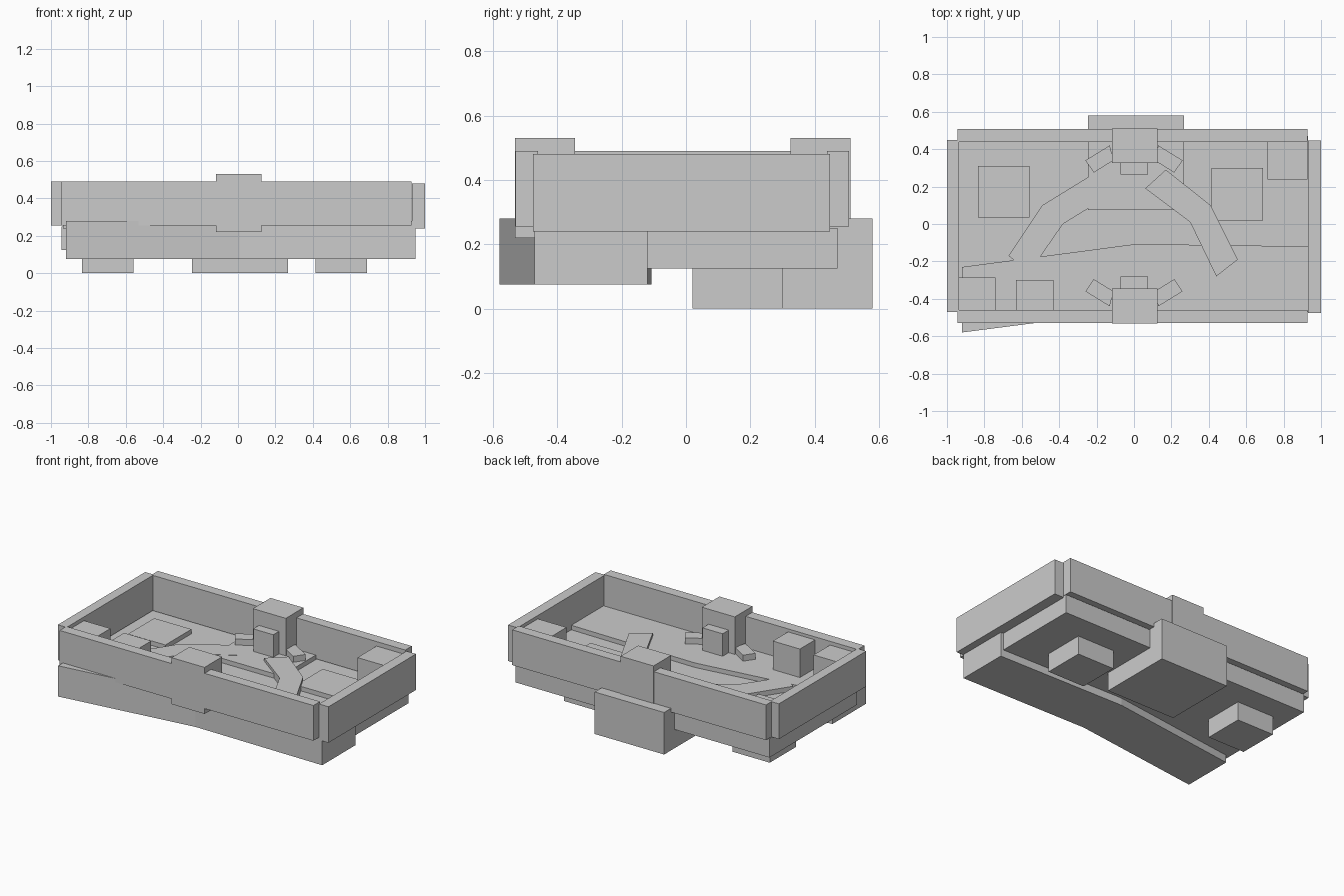
import bpy, bmesh


def prism(name, outline, z0, z1):
    """Extrude a plan outline between two heights."""
    bm = bmesh.new()
    face = bm.faces.new([bm.verts.new((x, y, z0)) for x, y in outline])
    top = bmesh.ops.extrude_face_region(bm, geom=[face])["geom"]
    for v in top:
        if isinstance(v, bmesh.types.BMVert):
            v.co.z = z1
    bmesh.ops.recalc_face_normals(bm, faces=bm.faces)
    mesh = bpy.data.meshes.new(name)
    bm.to_mesh(mesh)
    bm.free()
    obj = bpy.data.objects.new(name, mesh)
    bpy.context.collection.objects.link(obj)
    return obj


def box(name, x0, x1, y0, y1, z0, z1):
    return prism(name, [(x0, y0), (x1, y0), (x1, y1), (x0, y1)], z0, z1)


# Floor and bent front base slab
box("floor", -0.945, 0.93, -0.45, 0.47, 0.125, 0.25)
prism("front_base", [(-0.92, -0.58), (0.01, -0.46), (0.95, -0.47),
                     (0.95, -0.12), (0.01, -0.107), (-0.92, -0.23)], 0.075, 0.28)

# Blocks that pass through the floor
box("left_foot", -0.835, -0.56, 0.035, 0.31, 0, 0.28)
box("right_foot", 0.415, 0.69, 0.02, 0.30, 0, 0.28)
box("rear_block", -0.245, 0.267, 0.075, 0.58, 0, 0.28)

# Perimeter walls
box("front_wall", -0.945, 0.927, -0.53, -0.46, 0.255, 0.49)
box("back_wall", -0.945, 0.927, 0.438, 0.507, 0.255, 0.49)
box("left_wall", -1.0, -0.935, -0.47, 0.45, 0.255, 0.49)
box("right_wall", 0.93, 1.0, -0.475, 0.447, 0.24, 0.48)

# Gate towers with a lower porch and angled flank barriers at each end
for end, s, off in (("front", -1, 0.02), ("back", 1, 0)):
    box(end + "_tower", -0.118, 0.125, *sorted((s * (0.325 + off), s * (0.511 + off))), 0.22, 0.53)
    box(end + "_porch", -0.073, 0.075, *sorted((s * (0.265 + off * 0.8), s * (0.34 + off))), 0.24, 0.43)
    for side, m in (("left", -1), ("right", 1)):
        prism(f"{end}_{side}_barrier",
              [(m * x, s * (y + off)) for x, y in
               ((0.11, 0.34), (0.215, 0.275), (0.26, 0.34), (0.13, 0.42))], 0.24, 0.32)

# Corner and wall huts
box("back_right_hut", 0.715, 0.927, 0.237, 0.44, 0.24, 0.46)
box("front_left_hut", -0.935, -0.74, -0.46, -0.287, 0.24, 0.465)
box("front_hut", -0.63, -0.43, -0.46, -0.30, 0.24, 0.47)

# Curved paths either side of the middle
prism("left_path", [(-0.23, 0.26), (-0.49, 0.10), (-0.67, -0.17), (-0.56, -0.26),
                    (-0.38, 0.0), (-0.12, 0.16)], 0.2, 0.282)
prism("right_path", [(0.17, 0.29), (0.06, 0.19), (0.30, 0.01), (0.44, -0.28),
                     (0.555, -0.19), (0.41, 0.10)], 0.2, 0.30)
